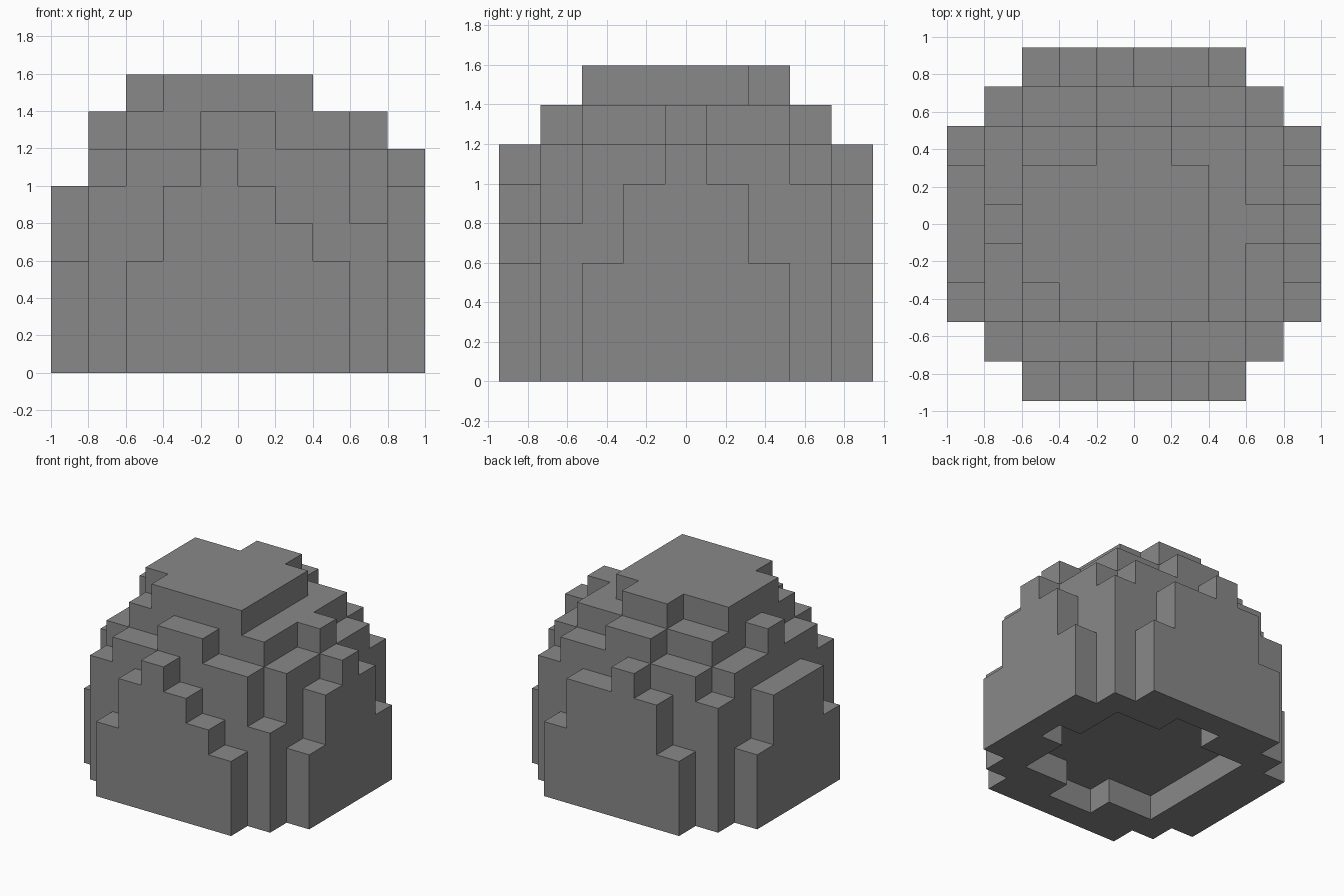
import bpy, bmesh

if "Cube" in bpy.data.objects:
    bpy.data.objects.remove(bpy.data.objects["Cube"])

# Column heights in steps, one string per row from front (-y) to back (+y)
ROWS = ["0035654300",
        "0566776640",
        "3678888763",
        "5688888765",
        "5788888776",
        "5688888765",
        "3677887763",
        "0566776650",
        "0035655300"]
SX, SY, SZ = 0.2, 0.21, 0.1995
NX, NY = len(ROWS[0]), len(ROWS)


def filled(i, j, k):
    """True where a block is solid; the underside is hollowed by one step."""
    if not (0 <= i < NX and 0 <= j < NY and k >= 0):
        return False
    h = int(ROWS[j][i])
    base = 1 if h >= 7 and i > 1 else 0
    return base <= k < h


def add_face(bm, i, j, k, axis, side):
    """Outer face of block (i, j, k) on the given axis and side (0 or 1)."""
    u, v = (axis + 1) % 3, (axis + 2) % 3
    verts = []
    for a, b in ((0, 0), (1, 0), (1, 1), (0, 1)):
        p = [i, j, k]
        p[axis] += side
        p[u] += a
        p[v] += b
        verts.append(bm.verts.new(((p[0] - NX / 2) * SX,
                                   (p[1] - NY / 2) * SY, p[2] * SZ)))
    bm.faces.new(verts if side else verts[::-1])


# Stepped dome: only the exposed block faces
bm = bmesh.new()
for j in range(NY):
    for i in range(NX):
        for k in range(int(ROWS[j][i])):
            if not filled(i, j, k):
                continue
            for axis in range(3):
                for side in (0, 1):
                    n = [i, j, k]
                    n[axis] += 2 * side - 1
                    if not filled(*n):
                        add_face(bm, i, j, k, axis, side)

# Weld the faces and merge flat areas
bmesh.ops.remove_doubles(bm, verts=bm.verts, dist=0.001)
bmesh.ops.dissolve_limit(bm, angle_limit=0.02, verts=bm.verts, edges=bm.edges)

mesh = bpy.data.meshes.new("stepped_dome")
bm.to_mesh(mesh)
bm.free()
dome = bpy.data.objects.new("stepped_dome", mesh)
bpy.context.collection.objects.link(dome)

# Dark grey stone
stone = bpy.data.materials.new("dark_stone")
stone.diffuse_color = (0.25, 0.25, 0.25, 1)
stone.use_nodes = True
stone.node_tree.nodes["Principled BSDF"].inputs["Base Color"].default_value = stone.diffuse_color
mesh.materials.append(stone)
